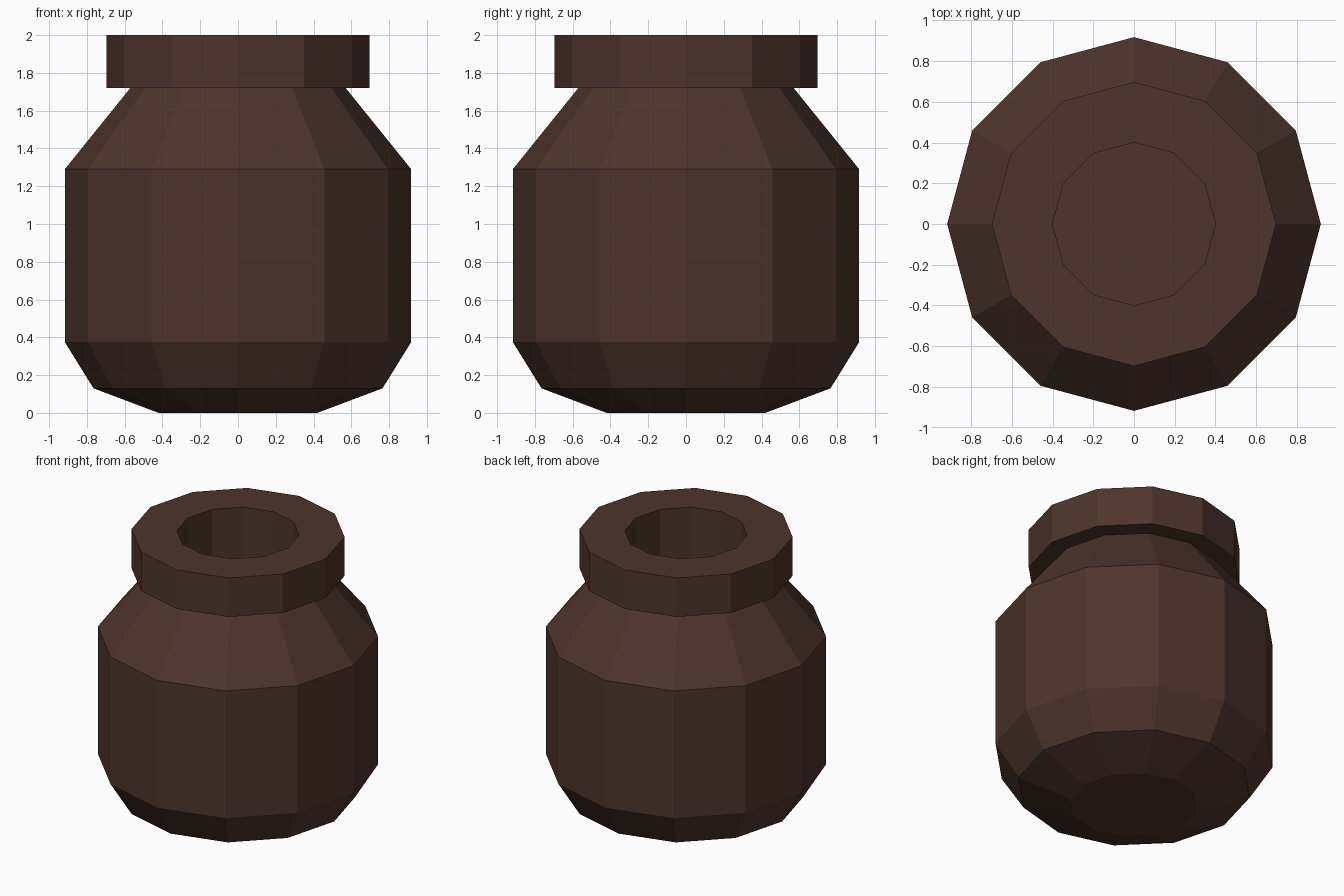
import bpy, bmesh, math

if "Cube" in bpy.data.objects:
    bpy.data.objects.remove(bpy.data.objects["Cube"])

SIDES = 12

def lathe(name, profile, material):
    """Revolve an (r, z) profile into a flat-faced solid; both ends are capped."""
    bm = bmesh.new()
    rings = []
    for r, z in profile:
        rings.append([bm.verts.new((r * math.cos(2 * math.pi * i / SIDES),
                                    r * math.sin(2 * math.pi * i / SIDES), z))
                      for i in range(SIDES)])
    for a, b in zip(rings, rings[1:]):
        for i in range(SIDES):
            j = (i + 1) % SIDES
            bm.faces.new((a[i], a[j], b[j], b[i]))
    bm.faces.new(rings[0][::-1])
    bm.faces.new(rings[-1])
    bmesh.ops.recalc_face_normals(bm, faces=bm.faces)
    mesh = bpy.data.meshes.new(name)
    bm.to_mesh(mesh)
    bm.free()
    mesh.materials.append(material)
    obj = bpy.data.objects.new(name, mesh)
    bpy.context.collection.objects.link(obj)
    return obj

clay = bpy.data.materials.new("dark_clay")
clay.diffuse_color = (0.075, 0.035, 0.025, 1)
clay.use_nodes = True
clay.node_tree.nodes["Principled BSDF"].inputs["Base Color"].default_value = clay.diffuse_color

# Jar: base, body, shoulder, overhanging rim, then down the mouth to the inner floor
lathe("jar", [
    (0.42, 0.0), (0.765, 0.13), (0.917, 0.375), (0.917, 1.29),
    (0.57, 1.72), (0.697, 1.72), (0.697, 2.0),
    (0.40, 2.0), (0.40, 0.3),
], clay)
